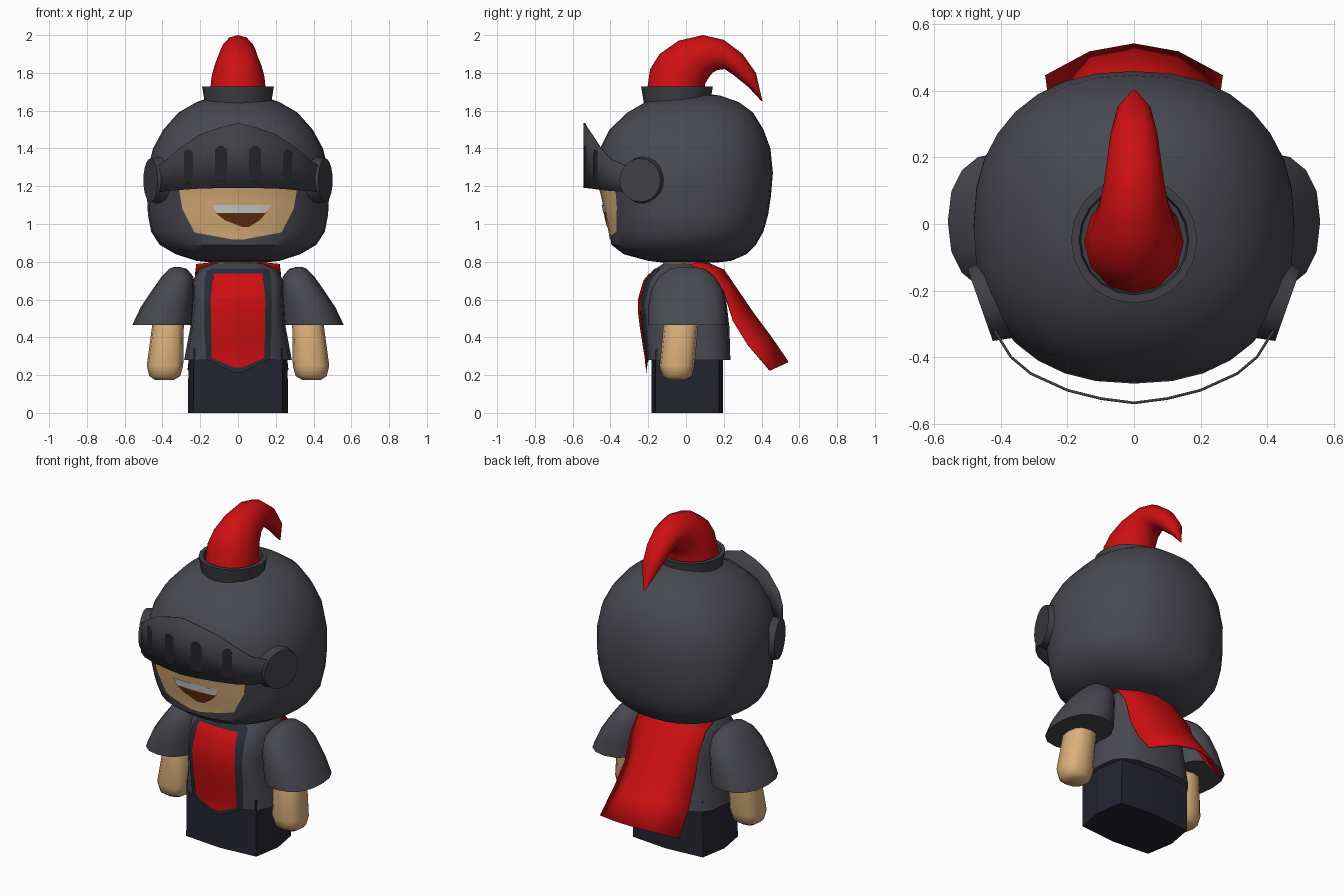
import bpy, bmesh, math
from mathutils import Vector, Matrix
from mathutils.bvhtree import BVHTree

if "Cube" in bpy.data.objects:
    bpy.data.objects.remove(bpy.data.objects["Cube"])


def mat(name, r, g, b):
    m = bpy.data.materials.new(name)
    m.diffuse_color = (r, g, b, 1)
    m.use_nodes = True
    m.node_tree.nodes["Principled BSDF"].inputs["Base Color"].default_value = m.diffuse_color
    return m


ARMOUR = mat("armour grey", 0.066, 0.066, 0.083)
VISOR = mat("visor grey", 0.050, 0.051, 0.060)
DARK = mat("slot dark", 0.017, 0.018, 0.025)
NAVY = mat("trouser navy", 0.018, 0.018, 0.030)
TRIM = mat("trim slate", 0.020, 0.025, 0.038)
RED = mat("cloth red", 0.62, 0.005, 0.006)
SKIN = mat("skin tan", 0.72, 0.44, 0.20)
BROWN = mat("mouth brown", 0.13, 0.028, 0.006)
WHITE = mat("teeth white", 0.65, 0.65, 0.65)


def finish(name, bm, material, angle=40, recalc=True):
    if recalc:
        bmesh.ops.recalc_face_normals(bm, faces=bm.faces)
    me = bpy.data.meshes.new(name)
    bm.to_mesh(me)
    bm.free()
    me.materials.append(material)
    me.shade_smooth()
    me.set_sharp_from_angle(angle=math.radians(angle))
    ob = bpy.data.objects.new(name, me)
    bpy.context.collection.objects.link(ob)
    return ob


def skin_rings(name, rings, material, angle=40):
    """Closed solid through a list of equal-length point rings."""
    bm = bmesh.new()
    loops = [[bm.verts.new(p) for p in r] for r in rings]
    n = len(loops[0])
    for a, b in zip(loops, loops[1:]):
        for i in range(n):
            j = (i + 1) % n
            bm.faces.new((a[i], a[j], b[j], b[i]))
    bm.faces.new(loops[0])
    bm.faces.new(loops[-1])
    return finish(name, bm, material, angle)


def loft(name, rows, material, n=24, power=2.3, angle=40, side=1):
    """Rows of (z, x0, x1, y0, y1) joined as superellipse sections."""
    def bend(v):
        return math.copysign(abs(v) ** (2 / power), v) if abs(v) > 1e-9 else 0
    rings = []
    for z, x0, x1, y0, y1 in rows:
        ring = []
        for i in range(n):
            t = 2 * math.pi * i / n
            x = (x0 + x1) / 2 + (x1 - x0) / 2 * bend(math.cos(t))
            y = (y0 + y1) / 2 + (y1 - y0) / 2 * bend(math.sin(t))
            ring.append((side * x, y, z))
        rings.append(ring)
    return skin_rings(name, rings, material, angle)


def centred(rows):
    return [(z, -h, h, a, b) for z, h, a, b in rows]


def patch(name, target, rows, material, lift, nx=10, steps=4):
    """Thin plate of (z, x_left, x_right) rows laid on the front of target."""
    bm = bmesh.new()
    bm.from_mesh(target.data)
    tree = BVHTree.FromBMesh(bm)
    zmin = min(v.co.z for v in bm.verts) + 0.005
    bm.free()
    fine = [rows[0]]
    for a, b in zip(rows, rows[1:]):
        for k in range(1, steps + 1):
            fine.append(tuple(p + (q - p) * k / steps for p, q in zip(a, b)))
    bm = bmesh.new()
    grid = []
    for z, xl, xr in fine:
        line = []
        for i in range(nx + 1):
            x = xl + (xr - xl) * i / nx
            hit = tree.ray_cast(Vector((x, -2, max(z, zmin))), Vector((0, 1, 0)))[0]
            line.append(bm.verts.new((x, (hit.y if hit else -0.2) - lift, z)))
        grid.append(line)
    for a, b in zip(grid, grid[1:]):
        for i in range(nx):
            bm.faces.new((a[i], b[i], b[i + 1], a[i + 1]))
    return finish(name, bm, material, recalc=False)


def sheet(name, grid, material, thickness):
    bm = bmesh.new()
    vs = [[bm.verts.new(p) for p in line] for line in grid]
    for a, b in zip(vs, vs[1:]):
        for i in range(len(a) - 1):
            bm.faces.new((a[i], b[i], b[i + 1], a[i + 1]))
    ob = finish(name, bm, material, 30)
    mod = ob.modifiers.new("thickness", 'SOLIDIFY')
    mod.thickness = thickness
    mod.offset = 0
    return ob


# Helmet
helmet = loft("helmet", centred([
    (0.797, 0.15, -0.13, 0.17), (0.805, 0.22, -0.20, 0.24), (0.84, 0.33, -0.33, 0.32),
    (0.89, 0.415, -0.395, 0.37), (0.96, 0.46, -0.405, 0.41), (1.05, 0.477, -0.425, 0.435),
    (1.15, 0.482, -0.445, 0.45), (1.27, 0.482, -0.48, 0.46), (1.40, 0.45, -0.455, 0.447),
    (1.50, 0.395, -0.405, 0.41), (1.59, 0.315, -0.31, 0.355), (1.645, 0.22, -0.215, 0.28),
    (1.68, 0.12, -0.12, 0.18), (1.69, 0.05, -0.05, 0.10)]), ARMOUR, n=32)

# Face opening and mouth
patch("face", helmet, [(1.20, -0.315, 0.315), (1.08, -0.295, 0.295), (0.955, -0.23, 0.23),
                       (0.918, -0.03, 0.03)], SKIN, 0.005, nx=14)
patch("mouth", helmet, [(1.06, -0.12, 0.15), (1.02, -0.07, 0.115), (0.985, 0.02, 0.06)],
      BROWN, 0.009)
patch("teeth", helmet, [(1.10, -0.135, 0.172), (1.057, -0.115, 0.145)], WHITE, 0.012)

# Visor with four slots
half = [(0, -0.538, 1.19, 1.535), (0.1, -0.525, 1.19, 1.51), (0.2, -0.50, 1.188, 1.475),
        (0.31, -0.45, 1.18, 1.40), (0.37, -0.40, 1.175, 1.345), (0.42, -0.32, 1.17, 1.31),
        (0.468, -0.2, 1.17, 1.28)]
cols = [(-x, y, a, b) for x, y, a, b in half[:0:-1]] + half
visor = sheet("visor", [[(x, y, a), (x, y, b)] for x, y, a, b in cols], VISOR, 0.008)
for cx, cz, w, h in ((0.09, 1.32, 0.033, 0.092), (0.262, 1.305, 0.025, 0.088)):
    for s in (-1, 1):
        shape = [(h, 0.4), (h - 0.02, 1), (0.02 - h, 1), (-h, 0.4)]
        patch("visor_slot", visor, [(cz + z, s * cx - w * k, s * cx + w * k)
                                    for z, k in shape], DARK, 0.008, nx=4, steps=1)

# Visor hinges
for s in (-1, 1):
    bm = bmesh.new()
    bmesh.ops.create_cone(bm, cap_ends=True, segments=20, radius1=0.13, radius2=0.115, depth=0.08)
    axis = Vector((s * 0.94, -0.33, 0))
    rot = axis.to_track_quat('Z', 'Y').to_matrix().to_4x4()
    bm.transform(Matrix.Translation((s * 0.425, -0.23, 1.232)) @ rot)
    finish("visor_hinge", bm, VISOR, 30)

# Plume socket, hollowed at the top
socket = []
for r, z in ((0.165, 1.60), (0.177, 1.65), (0.19, 1.728), (0.165, 1.728), (0.16, 1.69)):
    socket.append([(r * math.cos(i * math.pi / 10), -0.048 + r * math.sin(i * math.pi / 10), z)
                   for i in range(20)])
skin_rings("plume_socket", socket, VISOR, 30)

# Plume: outer edge (y, z), inner edge (y, z), half width
spine = [(-0.21, 1.68, 0.10, 1.68, 0.15), (-0.19, 1.82, 0.10, 1.74, 0.14),
         (-0.14, 1.90, 0.12, 1.775, 0.125), (-0.04, 1.97, 0.14, 1.80, 0.105),
         (0.09, 2.0, 0.165, 1.815, 0.09), (0.20, 1.975, 0.205, 1.82, 0.08),
         (0.30, 1.90, 0.25, 1.79, 0.07), (0.37, 1.80, 0.33, 1.725, 0.05),
         (0.405, 1.65, 0.398, 1.652, 0.005)]
rings = []
for oy, oz, iy, iz, w in spine:
    rings.append([(w * math.sin(t), (oy + iy) / 2 + (oy - iy) / 2 * math.cos(t),
                   (oz + iz) / 2 + (oz - iz) / 2 * math.cos(t))
                  for t in (2 * math.pi * i / 12 for i in range(12))])
skin_rings("plume", rings, RED, 50)

# Body
loft("neck", centred([(0.74, 0.11, -0.12, 0.10), (0.83, 0.11, -0.12, 0.10)]), SKIN, 12, 2)
loft("legs", centred([(0, 0.265, -0.182, 0.195), (0.34, 0.262, -0.182, 0.195)]),
     NAVY, 8, 6, 15)
torso = loft("torso", centred([
    (0.28, 0.285, -0.205, 0.235), (0.45, 0.253, -0.232, 0.23), (0.58, 0.243, -0.248, 0.215),
    (0.70, 0.24, -0.215, 0.20), (0.76, 0.205, -0.165, 0.17), (0.79, 0.14, -0.12, 0.13)]),
    ARMOUR, 16, 3.2, 35)

# Tabard on the chest
patch("tabard_trim", torso, [(0.765, -0.165, 0.165), (0.70, -0.178, 0.178), (0.45, -0.178, 0.178),
                             (0.285, -0.17, 0.17), (0.212, -0.02, 0.02)], TRIM, 0.006)
patch("tabard", torso, [(0.738, -0.13, 0.13), (0.60, -0.145, 0.145), (0.29, -0.14, 0.14),
                        (0.24, -0.02, 0.02)], RED, 0.012)

# Shoulder plates and arms
for s in (-1, 1):
    loft("shoulder_plate", [
        (0.465, 0.24, 0.56, -0.20, 0.215), (0.56, 0.235, 0.515, -0.20, 0.21),
        (0.65, 0.23, 0.455, -0.185, 0.195), (0.72, 0.235, 0.405, -0.145, 0.155),
        (0.762, 0.27, 0.365, -0.09, 0.10), (0.773, 0.31, 0.34, -0.03, 0.04)],
        ARMOUR, 16, 2.3, 50, s)
    loft("arm", [
        (0.175, 0.34, 0.44, -0.095, 0.0), (0.195, 0.305, 0.47, -0.125, 0.03),
        (0.25, 0.29, 0.483, -0.14, 0.045), (0.46, 0.287, 0.455, -0.12, 0.065),
        (0.56, 0.29, 0.44, -0.11, 0.07)], SKIN, 12, 2.6, 50, s)

# Cape: half width, side edge (y, z), centre line (y, z)
cape = [(0.22, 0.02, 0.785, 0.10, 0.80), (0.225, 0.13, 0.745, 0.20, 0.755),
        (0.23, 0.20, 0.65, 0.265, 0.66), (0.235, 0.25, 0.49, 0.36, 0.52),
        (0.25, 0.33, 0.36, 0.45, 0.40), (0.265, 0.445, 0.225, 0.54, 0.268)]
grid = []
for w, sy, sz, cy, cz in cape:
    grid.append([(w * u, sy + (cy - sy) * (1 - u * u), sz + (cz - sz) * (1 - u * u))
                 for u in (-1, -0.5, 0, 0.5, 1)])
sheet("cape", grid, RED, 0.008)
